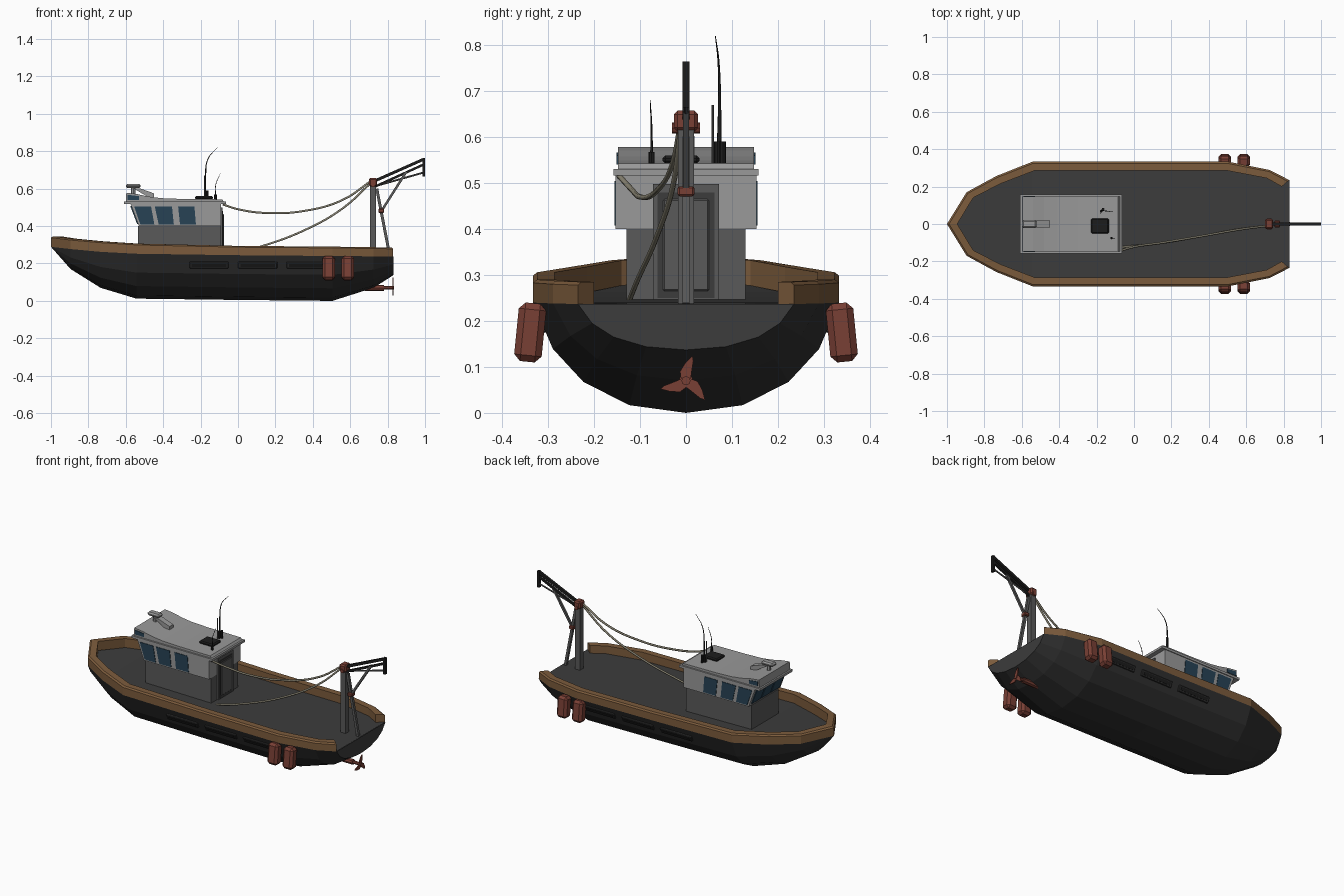
import bpy, bmesh, math
from mathutils import Vector, Matrix

if "Cube" in bpy.data.objects:
    bpy.data.objects.remove(bpy.data.objects["Cube"])


def material(name, r, g, b):
    m = bpy.data.materials.new(name)
    m.diffuse_color = (r, g, b, 1)
    m.use_nodes = True
    m.node_tree.nodes["Principled BSDF"].inputs["Base Color"].default_value = m.diffuse_color
    return m


DARK = material("dark_hull", .03, .03, .03)
DECK = material("deck_grey", .045, .045, .045)
WOOD = material("wood", .2, .105, .045)
RED = material("red_paint", .19, .05, .035)
GLASS = material("glass", .02, .055, .09)
LIGHT = material("light_grey", .32, .32, .32)
MID = material("mid_grey", .1, .1, .1)
BLACK = material("black", .012, .012, .012)
ROPE = material("rope", .25, .23, .17)


def finish(name, bm, mat):
    bmesh.ops.remove_doubles(bm, verts=bm.verts, dist=1e-5)
    bmesh.ops.recalc_face_normals(bm, faces=bm.faces)
    me = bpy.data.meshes.new(name)
    bm.to_mesh(me)
    bm.free()
    me.materials.append(mat)
    ob = bpy.data.objects.new(name, me)
    bpy.context.collection.objects.link(ob)
    return ob


def loft(name, rings, mat, closed=True, caps=True):
    bm = bmesh.new()
    rows = [[bm.verts.new(p) for p in r] for r in rings]
    n = len(rows[0])
    for a, b in zip(rows, rows[1:]):
        for i in range(n if closed else n - 1):
            j = (i + 1) % n
            bm.faces.new((a[i], a[j], b[j], b[i]))
    if caps:
        bm.faces.new(rows[0])
        bm.faces.new(rows[-1])
    return finish(name, bm, mat)


def prism(name, pts, vec, mat):
    return loft(name, [pts, [Vector(p) + Vector(vec) for p in pts]], mat)


def side_prism(name, xz, y0, y1, mat):
    return prism(name, [(x, y0, z) for x, z in xz], (0, y1 - y0, 0), mat)


def box(name, c, s, mat, rot=0, bevel=0):
    bm = bmesh.new()
    bmesh.ops.create_cube(bm, size=1)
    bmesh.ops.scale(bm, vec=s, verts=bm.verts)
    if bevel:
        bmesh.ops.bevel(bm, geom=bm.edges[:], offset=bevel, segments=1, affect='EDGES')
    bmesh.ops.transform(bm, matrix=Matrix.Translation(c) @ Matrix.Rotation(rot, 4, 'X'), verts=bm.verts)
    return finish(name, bm, mat)


def bar(name, p, q, r, mat, sides=8, r2=None):
    p, q = Vector(p), Vector(q)
    d = q - p
    bm = bmesh.new()
    bmesh.ops.create_cone(bm, cap_ends=True, segments=sides, radius1=r, radius2=r2 or r, depth=d.length)
    m = Matrix.Translation((p + q) / 2) @ d.to_track_quat('Z', 'Y').to_matrix().to_4x4()
    if sides == 4:
        m = m @ Matrix.Rotation(math.pi / 4, 4, 'Z')
    bmesh.ops.transform(bm, matrix=m, verts=bm.verts)
    return finish(name, bm, mat)


def tube(name, pts, r, mat, tip=1):
    cu = bpy.data.curves.new(name, 'CURVE')
    cu.dimensions = '3D'
    cu.bevel_depth, cu.bevel_resolution, cu.resolution_u = r, 1, 8
    cu.use_fill_caps = True
    sp = cu.splines.new('BEZIER')
    sp.bezier_points.add(len(pts) - 1)
    for i, (b, p) in enumerate(zip(sp.bezier_points, pts)):
        b.co = p
        b.handle_left_type = b.handle_right_type = 'AUTO'
        b.radius = 1 + (tip - 1) * i / (len(pts) - 1)
    tmp = bpy.data.objects.new(name + "_path", cu)
    bpy.context.collection.objects.link(tmp)
    bpy.context.view_layer.update()
    me = bpy.data.meshes.new_from_object(tmp.evaluated_get(bpy.context.evaluated_depsgraph_get()))
    bpy.data.objects.remove(tmp)
    me.materials.clear()
    me.materials.append(mat)
    ob = bpy.data.objects.new(name, me)
    bpy.context.collection.objects.link(ob)


# stations: x, half beam, sheer z, keel z, rail top z, inner x, inner half beam
ST = [(-1, 0, .289, .289, .345, -.945, 0),
      (-.895, .17, .277, .17, .332, -.86, .14),
      (-.735, .257, .262, .07, .318, -.715, .215),
      (-.543, .333, .252, .012, .306, -.53, .286),
      (.0, .333, .244, .005, .294, .0, .286),
      (.505, .333, .24, .0, .29, .495, .286),
      (.725, .289, .238, .07, .287, .71, .245),
      (.83, .235, .237, .137, .285, .79, .2)]

# hull with faceted section, plus deck
SEC = [(1, 1), (.87, .58), (.67, .28), (.37, .07), (0, 0)]
rings = []
for x, b, zs, zk, *_ in ST:
    half = [(x, b * u, zk + (zs - zk) * v) for u, v in SEC]
    rings.append(half + [(x, -y, z) for x, y, z in half[-2::-1]])
loft("hull", rings, DARK, closed=False, caps=False)
prism("transom", rings[-1], (.001, 0, 0), DECK)
loft("deck", [[(x, b * .98, z + .001), (x, -b * .98, z + .001)] for x, b, z, *_ in ST],
     DECK, closed=False, caps=False)

# wooden bulwark all round, open at the stern
rail = []
for s, seq in ((1, ST[::-1]), (-1, ST[1:])):
    for x, b, zs, zk, zt, xi, bi in seq:
        mx, mb = x + (xi - x) * .2, b + (bi - b) * .2
        rail.append([(x, s * b, zs), (x, s * b, zt - .007), (mx, s * mb, zt),
                     (xi, s * bi, zt), (xi, s * bi, zs)])
loft("bulwark", rail, WOOD)

# side vents and fenders
for s in (-1, 1):
    for i, x in enumerate((-.155, .105, .365)):
        box(f"hull_vent_{i}", (x, s * .313, .192), (.21, .014, .036), DARK, -s * .41, .003)
        box(f"hull_vent_slot_{i}", (x, s * .315, .192), (.185, .016, .018), BLACK, -s * .41)
    for i, x in enumerate((.485, .587)):
        box(f"fender_{i}", (x, s * .339, .175), (.067, .06, .128), RED, s * .1, .014)

# wheelhouse
box("cabin_base", (-.3125, 0, .318), (.445, .26, .166), MID)
side_prism("cabin_upper", [(-.575, .52), (-.53, .4), (-.09, .4), (-.09, .52)], -.153, .153, LIGHT)
box("roof_eave", (-.337, 0, .524), (.545, .316, .014), LIGHT)
side_prism("roof", [(-.6, .53), (-.597, .578), (-.54, .571), (-.48, .558), (-.41, .549),
                    (-.3, .545), (-.085, .543), (-.075, .53)], -.148, .148, LIGHT)
WIN = [(-.555, -.465, -.522, -.447), (-.445, -.353, -.424, -.343), (-.32, -.233, -.31, -.225)]
for s in (-1, 1):
    for i, (a, b, c, d) in enumerate(WIN):
        side_prism(f"side_window_{i}", [(a, .505), (b, .505), (d, .408), (c, .408)],
                   s * .15, s * .156, GLASS)
    side_prism("roof_side_window", [(-.59, .567), (-.53, .56), (-.53, .54), (-.59, .54)],
               s * .146, s * .151, GLASS)
for i, y in enumerate((-.093, 0, .093)):
    side_prism(f"front_window_{i}", [(-.54, .412), (-.576, .507), (-.566, .507), (-.53, .412)],
               y - .042, y + .042, GLASS)

# rear door
box("door_frame", (-.088, 0, .368), (.012, .144, .26), MID)
box("door", (-.084, 0, .365), (.01, .124, .23), DECK)
box("door_panel", (-.08, 0, .365), (.008, .1, .2), MID, 0, .003)

# roof fittings
box("search_light", (-.56, 0, .615), (.08, .044, .022), LIGHT, 0, .008)
bar("light_post", (-.56, 0, .57), (-.56, 0, .61), .012, LIGHT)
side_prism("light_arm", [(-.56, .602), (-.52, .6), (-.45, .575), (-.45, .555), (-.48, .555)],
           -.018, .018, LIGHT)
box("roof_hatch", (-.182, -.011, .551), (.095, .08, .018), BLACK, 0, .006)
for i, (x, y, z) in enumerate(((-.175, .068, .59), (-.165, .08, .59), (-.12, -.075, .568))):
    bar(f"antenna_base_{i}", (x, y, .54), (x, y, z), .007, BLACK)
bar("antenna_rod", (-.18, .058, .54), (-.18, .058, .67), .003, MID)
tube("tall_whip", [(-.175, .072, .58), (-.174, .073, .67), (-.16, .071, .76), (-.11, .064, .82)],
     .005, BLACK, .2)
tube("short_whip", [(-.12, -.075, .56), (-.119, -.075, .62), (-.095, -.078, .68)], .003, BLACK, .3)

# mast and boom
box("mast", (.722, 0, .435), (.034, .034, .4), MID)
box("mast_cap", (.722, 0, .635), (.045, .052, .045), RED, 0, .008)
bar("mast_pin", (.722, -.03, .62), (.722, .03, .62), .012, RED)
bar("mast_strut", (.742, 0, .6), (.812, 0, .238), .011, MID, 4)
box("strut_joint", (.766, 0, .482), (.03, .036, .022), RED, 0, .004)
bar("boom_upper", (.735, 0, .643), (.99, 0, .756), .011, BLACK, 4)
bar("boom_lower", (.735, 0, .612), (.99, 0, .728), .009, BLACK, 4)
bar("boom_brace", (.77, 0, .485), (.9, 0, .69), .009, MID, 4)
bar("boom_stay", (.74, 0, .615), (.988, 0, .685), .005, MID, 6)
box("boom_end_plate", (.993, 0, .715), (.014, .016, .1), BLACK)

# ropes
tube("roof_rope", [(.71, -.01, .64), (.56, -.03, .54), (.36, -.065, .482), (.15, -.1, .47),
                   (.0, -.122, .49), (-.08, -.145, .515)], .006, ROPE)
tube("deck_rope", [(.71, -.01, .63), (.56, -.028, .495), (.36, -.065, .38), (.12, -.105, .29),
                   (-.06, -.124, .243)], .006, ROPE)

# propeller and shaft
bar("propeller_shaft", (.7, 0, .07), (.835, 0, .07), .01, RED)
bar("shaft_housing", (.68, 0, .07), (.78, 0, .07), .016, RED)
BLADE = [(-.01, 0), (-.013, .022), (-.002, .04), (.014, .056), (.016, .045), (.012, .02), (.01, 0)]
for k in range(3):
    a = math.radians(120 * k)
    prism(f"propeller_blade_{k}", [(.825, y * math.cos(a) - z * math.sin(a),
                                    .068 + y * math.sin(a) + z * math.cos(a)) for y, z in BLADE],
          (.006, 0, 0), RED)
